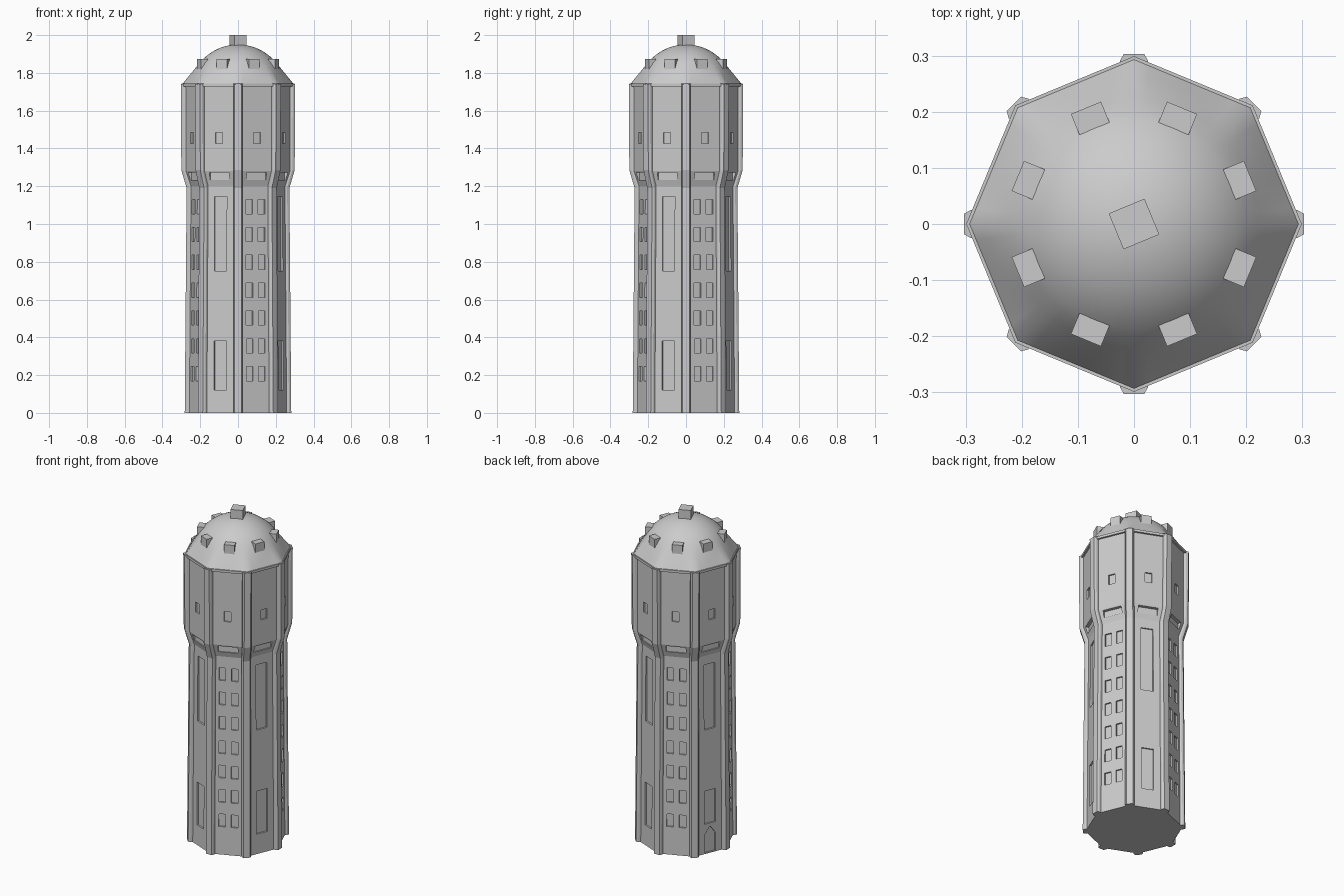
import bpy, bmesh, math
from mathutils import Vector, Matrix

if "Cube" in bpy.data.objects:
    bpy.data.objects.remove(bpy.data.objects["Cube"])

mat = bpy.data.materials.new("stone grey")
mat.diffuse_color = (0.6, 0.6, 0.6, 1)
mat.use_nodes = True
mat.node_tree.nodes["Principled BSDF"].inputs["Base Color"].default_value = mat.diffuse_color
C = math.cos(math.pi / 8)  # apothem factor of the octagon


def make(name, bm):
    bmesh.ops.recalc_face_normals(bm, faces=bm.faces)
    me = bpy.data.meshes.new(name)
    bm.to_mesh(me)
    bm.free()
    ob = bpy.data.objects.new(name, me)
    me.materials.append(mat)
    bpy.context.collection.objects.link(ob)
    return ob


def loft(bm, rings):
    """Skin a stack of closed rings and cap both ends."""
    vs = [[bm.verts.new(p) for p in r] for r in rings]
    n = len(vs[0])
    for a, b in zip(vs, vs[1:]):
        for i in range(n):
            j = (i + 1) % n
            bm.faces.new((a[i], a[j], b[j], b[i]))
    bm.faces.new(vs[0][::-1])
    bm.faces.new(vs[-1])


def octagon(r, z):
    return [(r * math.cos(k * math.pi / 4), r * math.sin(k * math.pi / 4), z) for k in range(8)]


def side_point(ang, r, t, z):
    c, s = math.cos(ang), math.sin(ang)
    return (r * c - t * s, r * s + t * c, z)


WALL = [(0.268, 0), (0.259, 1.2), (0.286, 1.28), (0.287, 1.735)]


def apothem(z):
    for (r0, z0), (r1, z1) in zip(WALL, WALL[1:]):
        if z <= z1:
            return C * (r0 + (r1 - r0) * (z - z0) / (z1 - z0))
    return C * WALL[-1][0]


# tower walls
bm = bmesh.new()
loft(bm, [octagon(r, z) for r, z in WALL])
walls = make("tower_walls", bm)

# window and door recesses, as one cutter
cut = bmesh.new()


def recess(ang, outline, zc, depth=0.009):
    inner = apothem(zc) - depth
    loft(cut, [[side_point(ang, r, t, z) for t, z in outline] for r in (inner, inner + 0.06)])


def rect(ang, t, w, z0, z1, depth=0.009):
    recess(ang, [(t - w / 2, z0), (t + w / 2, z0), (t + w / 2, z1), (t - w / 2, z1)],
           (z0 + z1) / 2, depth)


for k in range(8):
    a = math.radians(22.5 + 45 * k)
    rect(a, 0, 0.04, 1.425, 1.485)
    rect(a, 0, 0.112, 1.232, 1.272, 0.012)
    if k % 2:  # tall stair windows
        rect(a, 0, 0.07, 0.75, 1.145)
        rect(a, 0, 0.07, 0.18 if k == 3 else 0.12, 0.38)
    else:      # paired small windows
        for row in range(7):
            z = 0.207 + 0.1475 * row
            for t in (-0.035, 0.035):
                rect(a, t, 0.038, z - 0.038, z + 0.038)
# pointed door
recess(math.radians(157.5), [(-0.035, 0.005), (0.035, 0.005), (0.035, 0.115), (0, 0.163), (-0.035, 0.115)], 0.08)
cutter = make("recess_cutter", cut)
cutter.hide_render = True
mod = walls.modifiers.new("recesses", 'BOOLEAN')
mod.operation = 'DIFFERENCE'
mod.solver = 'EXACT'
mod.object = cutter
bpy.context.view_layer.objects.active = walls
walls.select_set(True)
bpy.ops.object.modifier_apply(modifier=mod.name)
bpy.data.objects.remove(cutter)

# corner ribs
bm = bmesh.new()
RIB = [(0.282, 0), (0.272, 1.19), (0.300, 1.285), (0.303, 1.74)]
for k in range(8):
    a = k * math.pi / 4
    loft(bm, [[side_point(a, r - 0.035, -0.025, z), side_point(a, r - 0.012, -0.025, z),
               side_point(a, r, -0.018, z), side_point(a, r, 0.018, z),
               side_point(a, r - 0.012, 0.025, z), side_point(a, r - 0.035, 0.025, z)]
              for r, z in RIB])
make("corner_ribs", bm)

# cornice under the roof
bm = bmesh.new()
loft(bm, [octagon(0.299, 1.728), octagon(0.299, 1.743)])
make("cornice", bm)

# dome, blending from octagon to circle
N = 64


def roof_ring(r, z, octa):
    pts = []
    for i in range(N):
        a = 2 * math.pi * i / N
        f = C / math.cos((a % (math.pi / 4)) - math.pi / 8)
        rr = r * (1 + octa * (f - 1))
        pts.append((rr * math.cos(a), rr * math.sin(a), z))
    return pts


rings = [roof_ring(0.293 - 0.093 * t, 1.743 + 0.114 * t, 1 - t) for t in (0, 0.25, 0.5, 0.75, 1)]
start = math.asin(0.2 / 0.26)
for i in range(1, 11):
    p = start * (1 - i / 10.3)
    rings.append(roof_ring(0.26 * math.sin(p), 1.69 + 0.26 * math.cos(p), 0))
bm = bmesh.new()
loft(bm, rings)
dome = make("dome_roof", bm)
bpy.ops.object.select_all(action='DESELECT')
dome.select_set(True)
bpy.context.view_layer.objects.active = dome
bpy.ops.object.shade_smooth_by_angle(angle=math.radians(40))

# roof dormers
bm = bmesh.new()
for k in range(8):
    a = math.radians(22.5 + 45 * k)
    loft(bm, [[side_point(a, r, t, z) for r, t in ((0.184, -0.029), (0.224, -0.029), (0.224, 0.029), (0.184, 0.029))]
              for z in (1.815, 1.873)])
make("roof_dormers", bm)

# finial block
bm = bmesh.new()
bmesh.ops.create_cube(bm, size=1, matrix=Matrix.Translation(Vector((0, 0, 1.96)))
                      @ Matrix.Rotation(math.radians(22.5), 4, 'Z') @ Matrix.Diagonal((0.069, 0.069, 0.08, 1)))
make("finial_block", bm)
